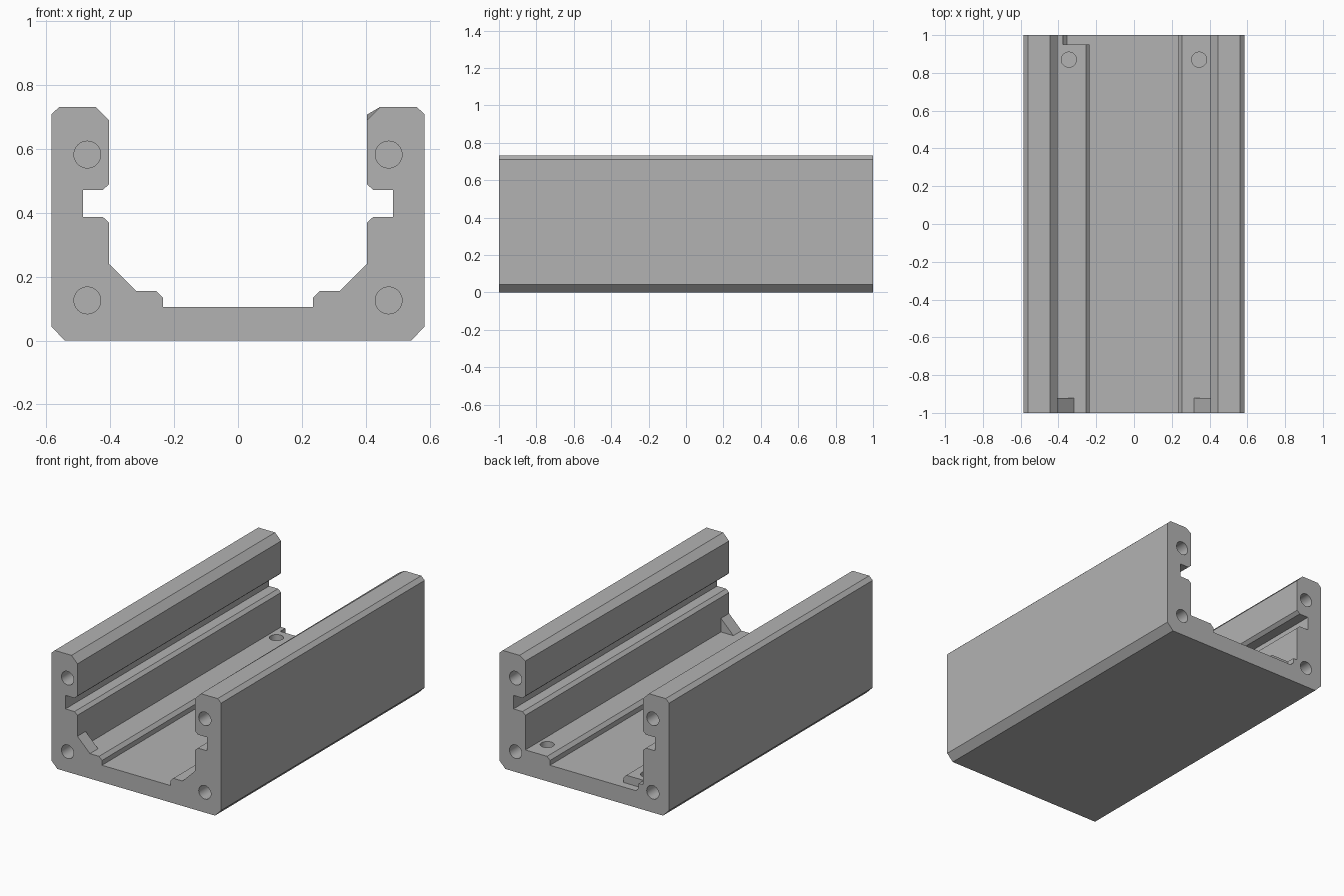
import bpy, bmesh, math
from mathutils import Matrix, Vector

if "Cube" in bpy.data.objects:
    bpy.data.objects.remove(bpy.data.objects["Cube"])

grey = bpy.data.materials.new("aluminium grey")
grey.use_nodes = True
grey.diffuse_color = (0.45, 0.45, 0.45, 1)
grey.node_tree.nodes["Principled BSDF"].inputs["Base Color"].default_value = grey.diffuse_color


def finish(name, bm):
    bmesh.ops.recalc_face_normals(bm, faces=bm.faces)
    mesh = bpy.data.meshes.new(name)
    bm.to_mesh(mesh)
    bm.free()
    mesh.materials.append(grey)
    obj = bpy.data.objects.new(name, mesh)
    bpy.context.collection.objects.link(obj)
    return obj


def loft(bm, front, back, y0, y1):
    """Join a front and a back x-z profile into a closed prism."""
    a = [bm.verts.new((x, y0, z)) for x, z in front]
    b = [bm.verts.new((x, y1, z)) for x, z in back]
    bm.faces.new(a)
    bm.faces.new(b[::-1])
    for i in range(len(a)):
        j = (i + 1) % len(a)
        bm.faces.new((a[j], a[i], b[i], b[j]))


def cylinder(bm, centre, radius, depth, rotation):
    bmesh.ops.create_cone(bm, cap_ends=True, segments=32, radius1=radius, radius2=radius,
                          depth=depth, matrix=Matrix.Translation(Vector(centre)) @ rotation)


# Half profile of the channel, from floor centre side out to the base
half = [(0.235, 0.105), (0.235, 0.135), (0.255, 0.155), (0.404, 0.155),
        (0.404, 0.37), (0.424, 0.388), (0.486, 0.388), (0.486, 0.472),
        (0.424, 0.472), (0.404, 0.49), (0.404, 0.69), (0.445, 0.732),
        (0.56, 0.732), (0.584, 0.71), (0.584, 0.043), (0.542, 0)]
front = half + [(-x, z) for x, z in reversed(half)]
# The inner top chamfer of the left wall narrows towards the back
back = list(front)
back[10] = (0.404, 0.708)
bm = bmesh.new()
loft(bm, front, back, -1, 1)
channel = finish("channel", bm)

# Blind screw holes in both ends and on the shelves, and the shelf notch
bm = bmesh.new()
upright = Matrix.Identity(4)
lengthwise = Matrix.Rotation(math.pi / 2, 4, "X")
for side in (-1, 1):
    for end in (-1, 1):
        for z in (0.583, 0.126):
            cylinder(bm, (side * 0.472, end, z), 0.042, 0.5, lengthwise)
    cylinder(bm, (side * 0.345, 0.87, 0.155), 0.04, 0.16, upright)
notch = [(-0.2, 0.105), (-0.2, 0.2), (-0.375, 0.2), (-0.375, 0.125), (-0.355, 0.105)]
loft(bm, notch, notch, 0.95, 1.05)
cutter = finish("hole_cutter", bm)
cutter.hide_render = True

cut = channel.modifiers.new("holes", "BOOLEAN")
cut.operation = "DIFFERENCE"
cut.solver = "EXACT"
cut.object = cutter
bpy.ops.object.select_all(action="DESELECT")
channel.select_set(True)
bpy.context.view_layer.objects.active = channel
bpy.ops.object.modifier_apply(modifier=cut.name)
bpy.data.objects.remove(cutter)
bpy.ops.object.shade_smooth_by_angle(angle=math.radians(30))

# Sloped corner gussets at the front
for side, name in ((-1, "right_gusset"), (1, "left_gusset")):
    bm = bmesh.new()
    tri = [(side * 0.404, 0.155), (side * 0.404, 0.24), (side * 0.318, 0.155)]
    loft(bm, tri, tri, -1, -0.92)
    finish(name, bm)
